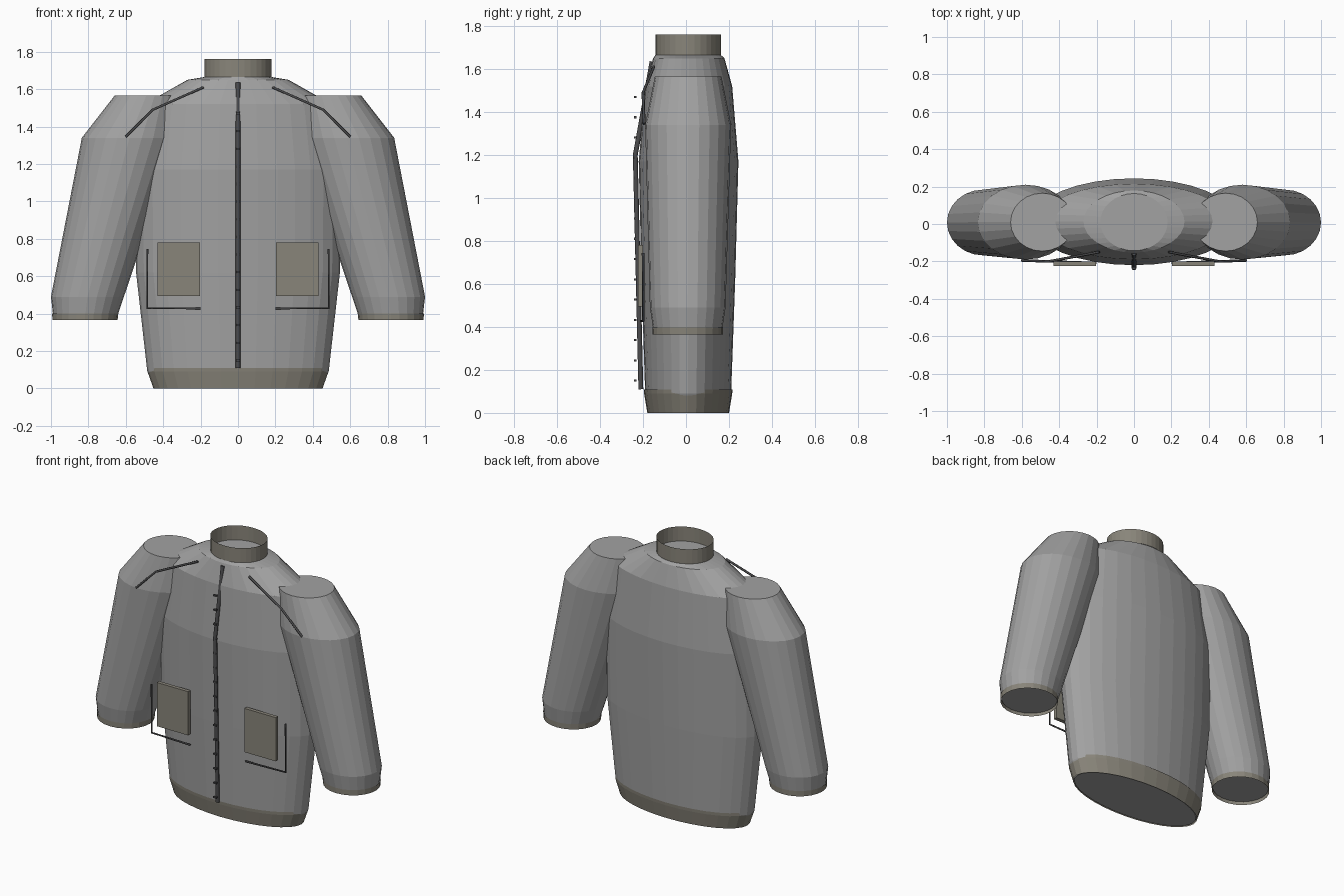
import bpy
import bmesh
from math import cos, sin, pi

if "Cube" in bpy.data.objects:
    bpy.data.objects.remove(bpy.data.objects["Cube"], do_unlink=True)


def material(name, r, g, b):
    m = bpy.data.materials.new(name)
    m.use_nodes = True
    m.diffuse_color = (r, g, b, 1)
    m.node_tree.nodes["Principled BSDF"].inputs["Base Color"].default_value = (r, g, b, 1)
    return m


fabric = material("grey_fabric", 0.36, 0.36, 0.36)
trim = material("taupe_trim", 0.25, 0.235, 0.195)
dark = material("dark_metal", 0.07, 0.07, 0.073)


def finish(name, bm, mat):
    bmesh.ops.recalc_face_normals(bm, faces=bm.faces)
    mesh = bpy.data.meshes.new(name)
    bm.to_mesh(mesh)
    bm.free()
    mesh.materials.append(mat)
    obj = bpy.data.objects.new(name, mesh)
    bpy.context.collection.objects.link(obj)
    return obj


def loft(name, rings, sides, mat, capped=True):
    """Skin ellipses given as (centre x, centre y, z, x radius, y radius)."""
    bm = bmesh.new()
    loops = []
    for cx, cy, z, rx, ry in rings:
        loops.append([bm.verts.new((cx + rx * cos(2 * pi * i / sides),
                                    cy + ry * sin(2 * pi * i / sides), z))
                      for i in range(sides)])
    for low, high in zip(loops, loops[1:]):
        for i in range(sides):
            j = (i + 1) % sides
            bm.faces.new((low[i], low[j], high[j], high[i]))
    if capped:
        bm.faces.new(loops[0][::-1])
        bm.faces.new(loops[-1])
    return finish(name, bm, mat)


def box(name, centre, size, mat):
    bm = bmesh.new()
    bmesh.ops.create_cube(bm, size=1)
    bmesh.ops.scale(bm, vec=size, verts=bm.verts)
    bmesh.ops.translate(bm, vec=centre, verts=bm.verts)
    return finish(name, bm, mat)


def rod(name, points, radius, mat):
    curve = bpy.data.curves.new(name, "CURVE")
    curve.dimensions = "3D"
    curve.bevel_depth = radius
    curve.bevel_resolution = 1
    curve.use_fill_caps = True
    spline = curve.splines.new("POLY")
    spline.points.add(len(points) - 1)
    for p, co in zip(spline.points, points):
        p.co = (*co, 1)
    curve.materials.append(mat)
    obj = bpy.data.objects.new(name, curve)
    bpy.context.collection.objects.link(obj)
    return obj


# Torso, hem band and stand-up collar
loft("torso", [(0, 0.01, 0.004, 0.445, 0.185),
               (0, 0.01, 0.09, 0.485, 0.2),
               (0, 0.011, 0.62, 0.545, 0.218),
               (0, 0.012, 1.17, 0.55, 0.232),
               (0, 0.013, 1.52, 0.5, 0.202),
               (0, 0.013, 1.65, 0.27, 0.166),
               (0, 0.01, 1.665, 0.18, 0.153)], 32, fabric)
loft("hem_band", [(0, 0.01, 0, 0.452, 0.19),
                  (0, 0.01, 0.09, 0.484, 0.205),
                  (0, 0.01, 0.11, 0.484, 0.207)], 32, trim, capped=False)
loft("collar", [(0, 0.01, 1.655, 0.178, 0.152),
                (0, 0.01, 1.76, 0.178, 0.152)], 32, trim, capped=False)

# Front zip with its teeth
rod("zip", [(0, -0.21, 0.11), (0, -0.236, 1.2), (0, -0.158, 1.635)], 0.013, dark)
for k in range(15):
    box("zip_tooth", (0, -0.236, 0.15 + k * 0.0943), (0.022, 0.012, 0.01), dark)

# Parts repeated on both sides
for side, s in (("left", 1), ("right", -1)):
    loft(side + "_sleeve", [(s * 0.817, 0.008, 0.385, 0.171, 0.16),
                            (s * 0.805, 0.008, 0.49, 0.195, 0.176),
                            (s * 0.58, 0.01, 1.34, 0.255, 0.2),
                            (s * 0.49, 0.01, 1.565, 0.17, 0.155)], 24, fabric)
    loft(side + "_cuff", [(s * 0.818, 0.008, 0.365, 0.174, 0.164),
                          (s * 0.817, 0.008, 0.4, 0.177, 0.165)], 24, trim, capped=False)
    box(side + "_pocket", (s * 0.317, -0.212, 0.638), (0.227, 0.024, 0.286), trim)
    rod(side + "_pocket_piping", [(s * 0.2, -0.208, 0.428), (s * 0.485, -0.198, 0.428),
                                  (s * 0.485, -0.2, 0.745)], 0.006, dark)
    rod(side + "_shoulder_seam", [(s * 0.185, -0.15, 1.61), (s * 0.455, -0.2, 1.49),
                                  (s * 0.6, -0.195, 1.345)], 0.007, dark)
